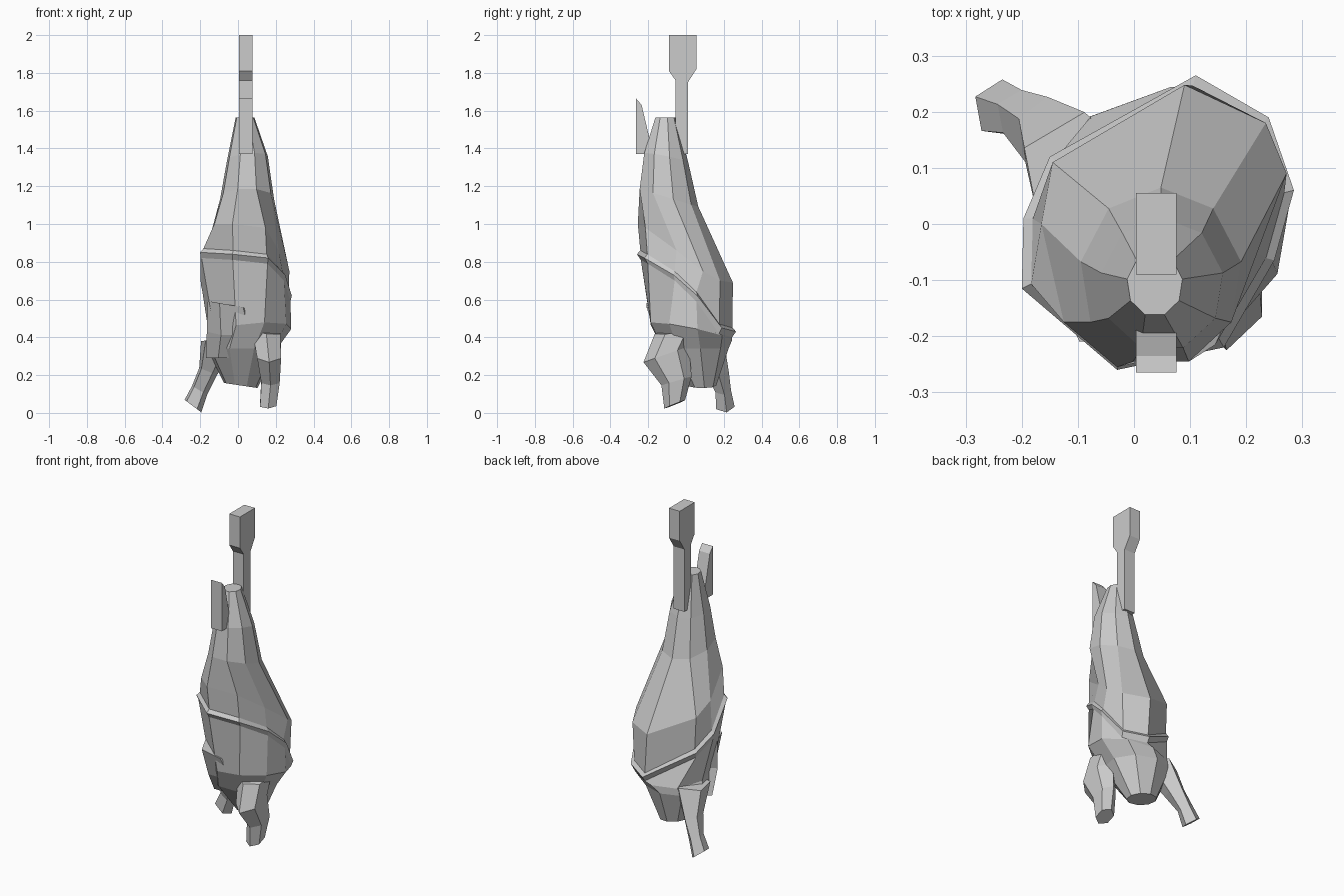
import bpy, bmesh
from math import sin, cos, pi, radians


def finish(bm, name):
    bmesh.ops.recalc_face_normals(bm, faces=bm.faces)
    me = bpy.data.meshes.new(name)
    bm.to_mesh(me)
    bm.free()
    ob = bpy.data.objects.new(name, me)
    bpy.context.collection.objects.link(ob)
    return ob


def ring(sides, phase, cx, cy, cz, rx, ry, sy=0.0, sx=0.0):
    """Elliptical ring; sy and sx are the slopes of z along y and x."""
    pts = []
    for i in range(sides):
        a = 2 * pi * i / sides + phase
        dx, dy = rx * cos(a), ry * sin(a)
        pts.append((cx + dx, cy + dy, cz + sy * dy + sx * dx))
    return pts


def skin(name, rings):
    bm = bmesh.new()
    loops = [[bm.verts.new(p) for p in r] for r in rings]
    n = len(loops[0])
    for lo, hi in zip(loops, loops[1:]):
        for i in range(n):
            j = (i + 1) % n
            bm.faces.new((lo[i], lo[j], hi[j], hi[i]))
    bm.faces.new(loops[0])
    bm.faces.new(loops[-1])
    return finish(bm, name)


def loft(name, specs, sides, phase=0.0):
    return skin(name, [ring(sides, phase, *s) for s in specs])


# hook: side profile extruded across x
profile = [(-.09, 2), (.055, 2), (.055, 1.82), (.01, 1.75), (.01, 1.37),
           (-.265, 1.37), (-.265, 1.665), (-.235, 1.63), (-.19, 1.44),
           (-.055, 1.44), (-.055, 1.76), (-.09, 1.81)]
bm = bmesh.new()
face = bm.faces.new([bm.verts.new((.004, y, z)) for y, z in profile])
out = bmesh.ops.extrude_face_region(bm, geom=[face])
bmesh.ops.translate(bm, vec=(.072, 0, 0),
                    verts=[v for v in out["geom"] if isinstance(v, bmesh.types.BMVert)])
finish(bm, "hook")

# wrapped body: uneven belly and lip rings, starting at front left, anticlockwise
belly = [(-.125, -.175, 1.0), (-.03, -.255, 1.0), (.145, -.215, .98),
         (.215, -.05, .86), (.272, .09, .75), (.235, .18, .70),
         (.09, .248, .69), (-.145, .11, .80), (-.165, 0, .87)]
lip = [(-.2, -.115, .85), (-.03, -.26, .84), (.16, -.22, .82),
       (.25, -.065, .73), (.285, .06, .62), (.24, .19, .45),
       (.11, .265, .43), (-.15, .12, .59), (-.197, .01, .68)]
tuck = [(.04 + (x - .04) * .93, y * .93, z + .02) for x, y, z in lip]
under = [(.04 + (x - .04) * .97, y * .92, z - .03) for x, y, z in lip]
start = radians(210)
skin("wrapped_body", [
    ring(9, start, .037, -.108, 1.565, .050, .057),
    ring(9, start, .050, -.108, 1.35, .110, .120, -.2, .1),
    ring(9, start, .048, -.095, 1.14, .145, .160, -.3),
    belly, tuck, lip, under,
    ring(9, start, .065, .022, .43, .220, .222, -.2, .1),
    ring(9, start, .020, .045, .34, .190, .180),
    ring(9, start, .015, .085, .145, .090, .075, 0, -.15),
])

# folded cloth on the chest
loft("chest_fold", [
    (-.035, -.075, .57, .125, .155, 0, -.18),
    (-.015, -.070, .43, .150, .100, .2, 0),
    (-.040, -.010, .29, .130, .080, 0, 0),
], 6)

# front arm with blunt hand
loft("front_arm", [
    (.150, -.055, .43, .085, .11, .1, -.1),
    (.165, -.105, .31, .073, .12, .35, 0),
    (.172, -.050, .17, .056, .080, .3, 0),
    (.160, -.060, .045, .050, .055, .4, .05),
], 6, pi / 6)

# back arm with splayed hand
loft("back_arm", [
    (-.10, .09, .39, .105, .11, 0, .1),
    (-.160, .160, .22, .050, .067, 0, -.4),
    (-.205, .195, .12, .042, .044, 0, -.6),
    (-.240, .205, .037, .047, .053, 0, -.75),
], 5, .2)
